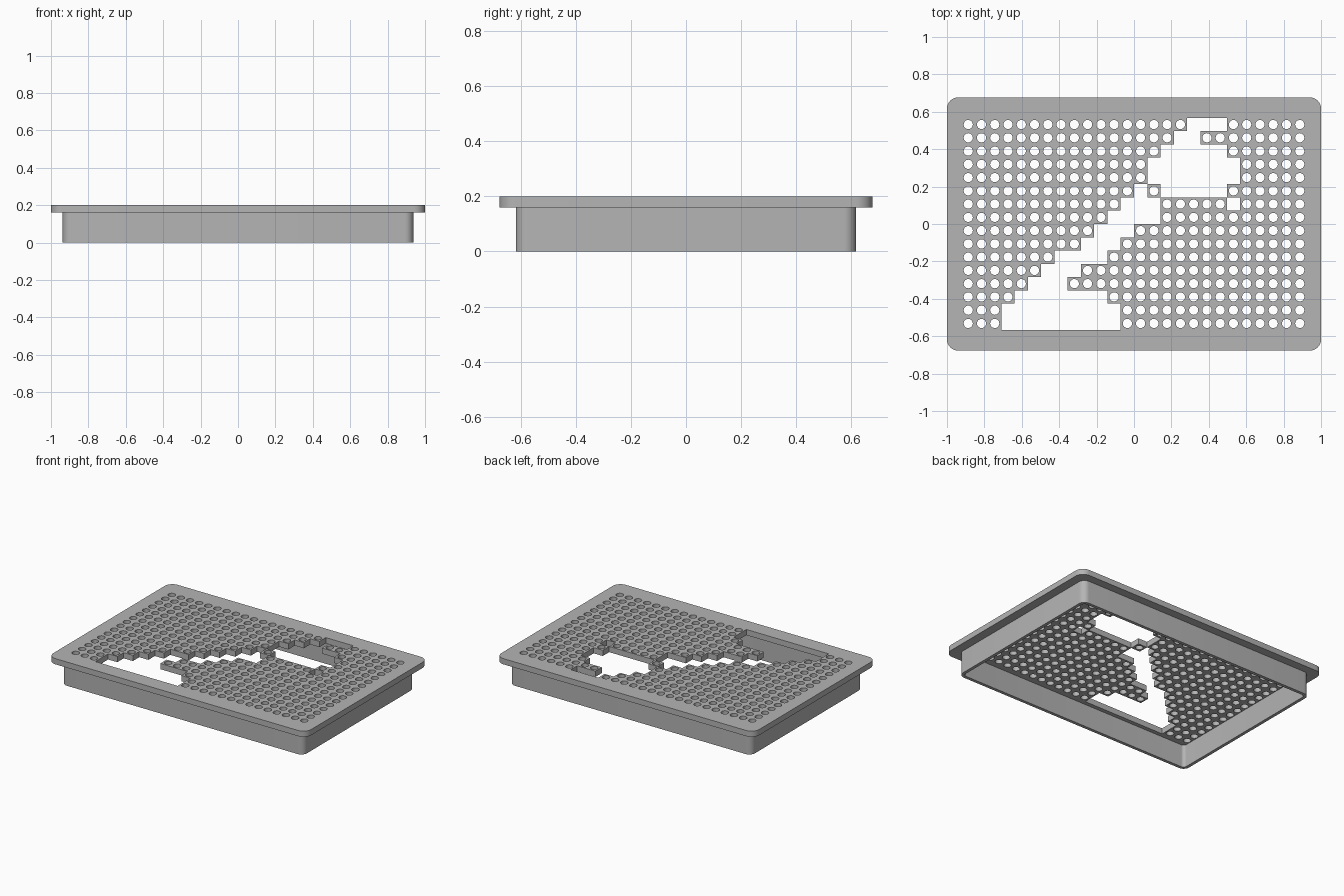
import bpy
import bmesh
from math import sin, cos, pi, radians

cube = bpy.data.objects.get("Cube")
if cube:
    bpy.data.objects.remove(cube, do_unlink=True)

grey = bpy.data.materials.new("matte grey")
grey.use_nodes = True
colour = (0.46, 0.46, 0.46, 1)
grey.diffuse_color = colour
grey.node_tree.nodes["Principled BSDF"].inputs["Base Color"].default_value = colour

COLS, ROWS, PITCH, HOLE = 26, 16, 0.0709, 0.0245
HEIGHT, LIP = 0.2, 0.16


def rounded_loop(bm, half_x, half_y, radius, z, steps=8):
    """Closed edge loop of a rounded rectangle."""
    verts = []
    for q, (sx, sy) in enumerate(((1, 1), (-1, 1), (-1, -1), (1, -1))):
        for k in range(steps + 1):
            a = (q + k / steps) * pi / 2
            verts.append(bm.verts.new((sx * (half_x - radius) + radius * cos(a),
                                       sy * (half_y - radius) + radius * sin(a), z)))
    return [bm.edges.new((v, verts[i - 1])) for i, v in enumerate(verts)]


def fill_between(bm, edges):
    bmesh.ops.triangle_fill(bm, edges=edges, use_beauty=True, normal=(0, 0, 1))


def finish(bm, name, thickness):
    """Thicken the flat sheet upward and turn it into an object."""
    out = bmesh.ops.extrude_face_region(bm, geom=bm.faces[:], use_keep_orig=True)
    top = [g for g in out["geom"] if isinstance(g, bmesh.types.BMVert)]
    bmesh.ops.translate(bm, verts=top, vec=(0, 0, thickness))
    bmesh.ops.recalc_face_normals(bm, faces=bm.faces[:])
    mesh = bpy.data.meshes.new(name)
    bm.to_mesh(mesh)
    bm.free()
    mesh.materials.append(grey)
    mesh.shade_smooth()
    mesh.set_sharp_from_angle(angle=radians(35))
    obj = bpy.data.objects.new(name, mesh)
    bpy.context.collection.objects.link(obj)


# Open cells of the cutout: column spans (first, past last) for each row, back to front
spans = [[(17, 20)], [(16, 18)], [(15, 20)], [(14, 21)],
         [(14, 21)], [(13, 14), (15, 20)], [(12, 15), (20, 21)], [(11, 15)],
         [(10, 13)], [(9, 12)], [(7, 11)], [(6, 9)],
         [(5, 8)], [(4, 11)], [(3, 12)], [(3, 12)]]

# Perforated top plate
bm = bmesh.new()
corner = {(i, j): bm.verts.new(((i - COLS / 2) * PITCH, (ROWS / 2 - j) * PITCH, LIP))
          for i in range(COLS + 1) for j in range(ROWS + 1)}
ARC = 6
for j in range(ROWS):
    for i in range(COLS):
        if any(a <= i < b for a, b in spans[j]):
            continue
        cx, cy = (i + 0.5 - COLS / 2) * PITCH, (ROWS / 2 - j - 0.5) * PITCH
        square = [corner[i + 1, j], corner[i, j], corner[i, j + 1], corner[i + 1, j + 1]]
        ring = []
        for k in range(4 * ARC):
            a = pi / 4 + k * pi / (2 * ARC)
            ring.append(bm.verts.new((cx + HOLE * cos(a), cy + HOLE * sin(a), LIP)))
        for q in range(4):
            arc = [ring[(q * ARC + k) % len(ring)] for k in range(ARC + 1)]
            bm.faces.new([square[q], square[(q + 1) % 4]] + arc[::-1])

# Plain border around the perforated field
border = [(i, 0) for i in range(COLS)] + [(COLS, j) for j in range(ROWS)]
border += [(i, ROWS) for i in range(COLS, 0, -1)] + [(0, j) for j in range(ROWS, 0, -1)]
inner = []
for n, key in enumerate(border):
    pair = (corner[key], corner[border[n - 1]])
    inner.append(bm.edges.get(pair) or bm.edges.new(pair))
fill_between(bm, inner + rounded_loop(bm, 1, 0.677, 0.06, LIP))
bmesh.ops.delete(bm, geom=[v for v in bm.verts if not v.link_faces], context="VERTS")
finish(bm, "perforated_top_plate", HEIGHT - LIP)

# Hollow skirt under the plate
bm = bmesh.new()
WALL = 0.022
fill_between(bm, rounded_loop(bm, 0.937, 0.618, 0.045, 0)
             + rounded_loop(bm, 0.937 - WALL, 0.618 - WALL, 0.045 - WALL, 0))
finish(bm, "skirt_wall", LIP)
